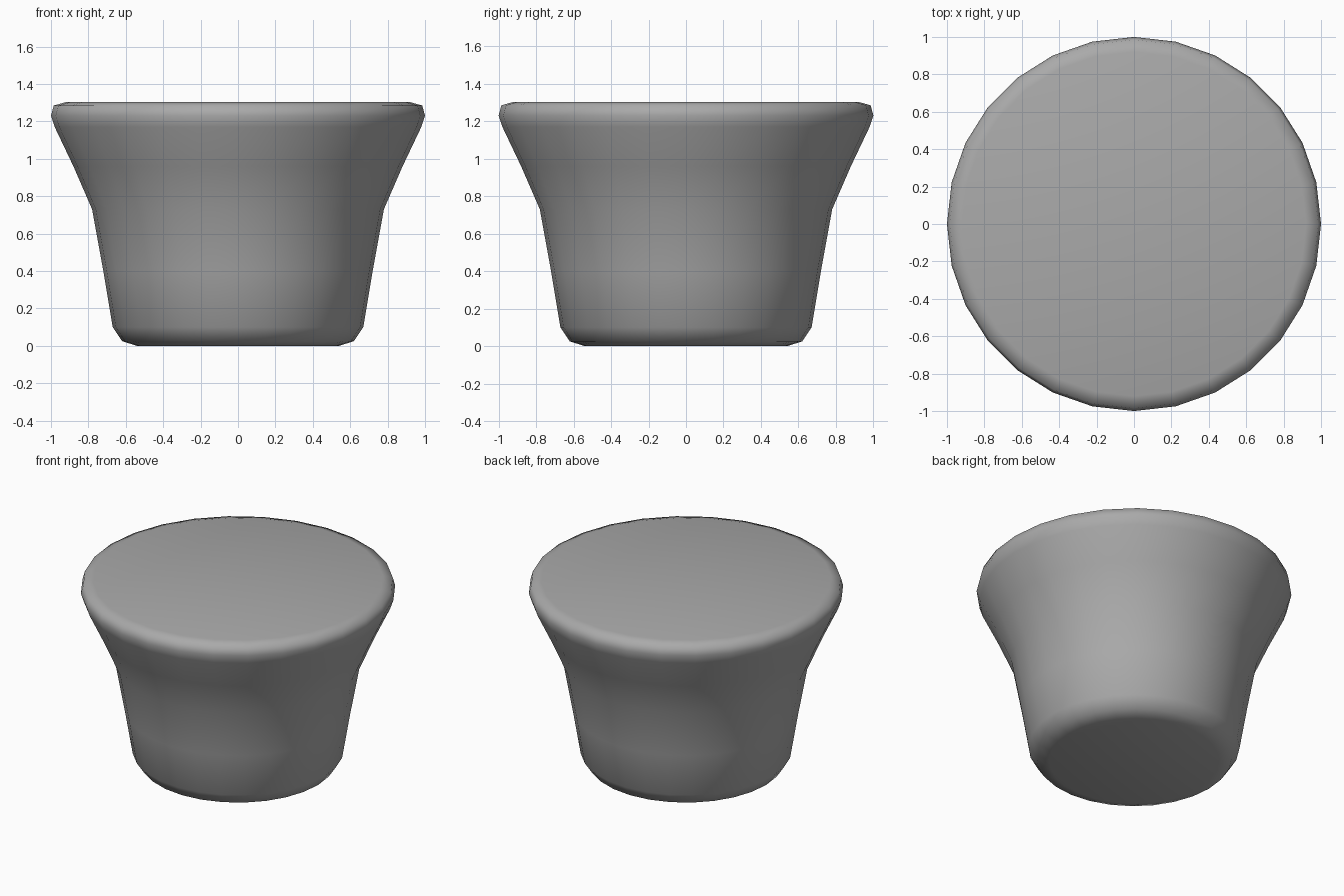
import bpy
import bmesh
from math import cos, sin, pi, radians

cube = bpy.data.objects.get("Cube")
if cube:
    bpy.data.objects.remove(cube, do_unlink=True)

SIDES = 28

# Single grey material
grey = bpy.data.materials.new("grey")
grey.use_nodes = True
colour = (0.4, 0.4, 0.4, 1)
grey.diffuse_color = colour
grey.node_tree.nodes["Principled BSDF"].inputs["Base Color"].default_value = colour

# Radius and height, from the base edge up to the flared rim
PROFILE = [(0.54, 0), (0.62, 0.025), (0.67, 0.1), (0.72, 0.4), (0.78, 0.73),
           (0.88, 0.96), (0.98, 1.17), (1.0, 1.23), (0.985, 1.285), (0.92, 1.303)]


def revolve(name, profile, material):
    bm = bmesh.new()
    rings = []
    for r, z in profile:
        angles = [2 * pi * i / SIDES for i in range(SIDES)]
        rings.append([bm.verts.new((r * cos(a), r * sin(a), z)) for a in angles])
    for low, high in zip(rings, rings[1:]):
        for i in range(SIDES):
            j = (i + 1) % SIDES
            bm.faces.new((low[i], low[j], high[j], high[i]))
    # Flat base and top
    bm.faces.new(rings[0][::-1])
    bm.faces.new(rings[-1])
    mesh = bpy.data.meshes.new(name)
    bm.to_mesh(mesh)
    bm.free()
    mesh.materials.append(material)
    obj = bpy.data.objects.new(name, mesh)
    bpy.context.collection.objects.link(obj)
    return obj


# Flared solid cup
cup = revolve("flared_cup", PROFILE, grey)
bpy.ops.object.select_all(action="DESELECT")
cup.select_set(True)
bpy.context.view_layer.objects.active = cup
bpy.ops.object.shade_smooth_by_angle(angle=radians(60))
